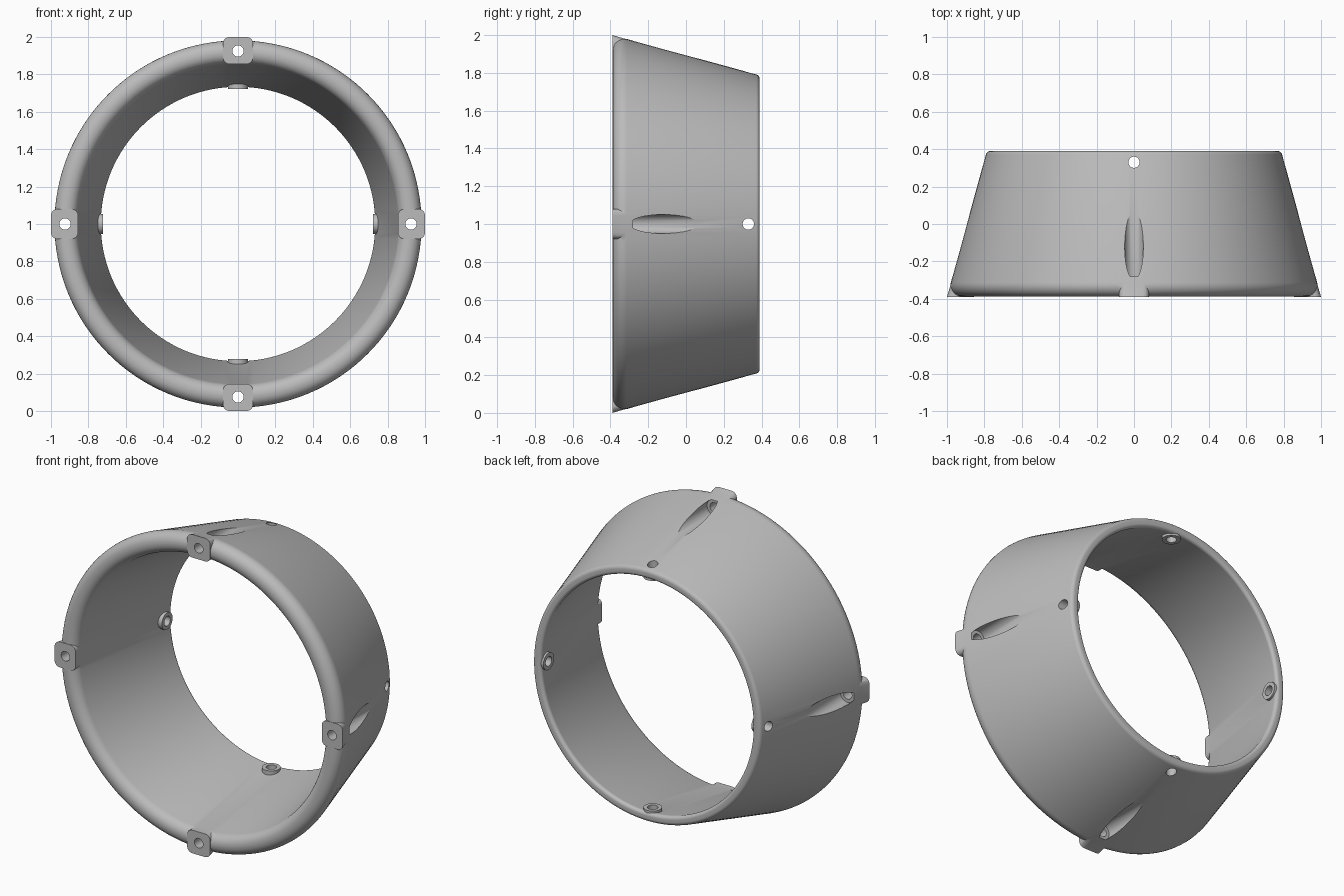
import bpy, bmesh, math
from mathutils import Vector, Matrix

cube = bpy.data.objects.get("Cube")
if cube:
    bpy.data.objects.remove(cube, do_unlink=True)

FRONT, BACK = -0.39, 0.39
SCREW_R = 0.925          # distance of the screws from the axis
PIN_Y = 0.33             # depth of the radial pin holes

grey = bpy.data.materials.new("grey plastic")
grey.use_nodes = True
grey.diffuse_color = (0.5, 0.5, 0.5, 1)
grey.node_tree.nodes["Principled BSDF"].inputs["Base Color"].default_value = (0.5, 0.5, 0.5, 1)


def rounded(corners, steps):
    """Round each (a, b, radius) corner of a closed 2D outline."""
    pts = []
    n = len(corners)
    for i, (a, b, r) in enumerate(corners):
        p = Vector((a, b))
        u = (Vector(corners[i - 1][:2]) - p).normalized()
        v = (Vector(corners[(i + 1) % n][:2]) - p).normalized()
        half = math.acos(u.dot(v)) / 2
        centre = p + (u + v).normalized() * r / math.sin(half)
        start = p + u * r / math.tan(half) - centre
        end = p + v * r / math.tan(half) - centre
        for k in range(steps + 1):
            # Spherical blend of the two radii
            t = k / steps
            sweep = math.pi - 2 * half
            pts.append(centre + (start * math.sin((1 - t) * sweep)
                                 + end * math.sin(t * sweep)) / math.sin(sweep))
    return pts


def finish(bm, name):
    bmesh.ops.recalc_face_normals(bm, faces=bm.faces)
    mesh = bpy.data.meshes.new(name)
    bm.to_mesh(mesh)
    bm.free()
    mesh.materials.append(grey)
    obj = bpy.data.objects.new(name, mesh)
    bpy.context.collection.objects.link(obj)
    return obj


def four_times(bm, name):
    """Repeat the piece at the top, bottom and both sides of the ring."""
    source = bm.verts[:] + bm.edges[:] + bm.faces[:]
    for k in range(1, 4):
        copy = bmesh.ops.duplicate(bm, geom=source)["geom"]
        bmesh.ops.rotate(bm, verts=[v for v in copy if isinstance(v, bmesh.types.BMVert)],
                         cent=(0, 0, 0), matrix=Matrix.Rotation(k * math.pi / 2, 3, 'Y'))
    return finish(bm, name)


def cylinders(name, radius, start, end):
    start, end = Vector(start), Vector(end)
    axis = end - start
    turn = axis.to_track_quat('Z', 'Y').to_matrix().to_4x4()
    bm = bmesh.new()
    bmesh.ops.create_cone(bm, cap_ends=True, segments=32, radius1=radius, radius2=radius,
                          depth=axis.length, matrix=Matrix.Translation((start + end) / 2) @ turn)
    return four_times(bm, name)


# Tapered ring with a full round front rim
bm = bmesh.new()
profile = rounded([(1.0, FRONT + 0.002, 0.06), (0.865, FRONT + 0.002, 0.06),
                   (0.73, BACK, 0.02), (0.787, BACK, 0.025)], 8)
SEGMENTS = 128
rings = []
for k in range(SEGMENTS):
    a = 2 * math.pi * k / SEGMENTS
    rings.append([bm.verts.new((p.x * math.sin(a), p.y, p.x * math.cos(a))) for p in profile])
for k, ring in enumerate(rings):
    following = rings[(k + 1) % SEGMENTS]
    for j in range(len(profile)):
        i = j - 1
        bm.faces.new((ring[i], ring[j], following[j], following[i]))
collar = finish(bm, "collar")

# Screw tabs on the front rim, sloped outside to follow the taper
bm = bmesh.new()
outline = rounded([(-0.08, 0.855, 0.035), (0.08, 0.855, 0.035),
                   (0.08, 1.0, 0.035), (-0.08, 1.0, 0.035)], 5)
depth = 0.09
front = [bm.verts.new((p.x, FRONT, p.y)) for p in outline]
back = [bm.verts.new((p.x, FRONT + depth, p.y - (0.29 * depth if p.y > SCREW_R else 0)))
        for p in outline]
bm.faces.new(front)
bm.faces.new(back)
for i in range(len(outline)):
    bm.faces.new((front[i - 1], front[i], back[i], back[i - 1]))
tabs = four_times(bm, "screw_tabs")

# Inner bosses, then cutters for screw heads, screws and pins
bosses = cylinders("pin_bosses", 0.053, (0, PIN_Y, 0.722), (0, PIN_Y, 0.76))
recesses = cylinders("recess_cutter", 0.05, (0, -0.28, SCREW_R), (0, 0.6, SCREW_R))
screws = cylinders("screw_cutter", 0.03, (0, -0.6, SCREW_R), (0, -0.2, SCREW_R))
pins = cylinders("pin_cutter", 0.03, (0, PIN_Y, 0.6), (0, PIN_Y, 0.95))

for tool, operation in [(tabs, 'UNION'), (bosses, 'UNION'), (recesses, 'DIFFERENCE'),
                        (screws, 'DIFFERENCE'), (pins, 'DIFFERENCE')]:
    mod = collar.modifiers.new(tool.name, 'BOOLEAN')
    mod.operation = operation
    mod.solver = 'EXACT'
    mod.object = tool

# Bake the cuts, discard the tools, stand the ring on the floor
bpy.context.view_layer.update()
evaluated = collar.evaluated_get(bpy.context.evaluated_depsgraph_get())
mesh = bpy.data.meshes.new_from_object(evaluated)
collar.modifiers.clear()
collar.data = mesh
for tool in (tabs, bosses, recesses, screws, pins):
    bpy.data.objects.remove(tool, do_unlink=True)
mesh.transform(Matrix.Translation((0, 0, 1)))

bpy.ops.object.select_all(action='DESELECT')
collar.select_set(True)
bpy.context.view_layer.objects.active = collar
bpy.ops.object.shade_smooth_by_angle(angle=math.radians(30))
